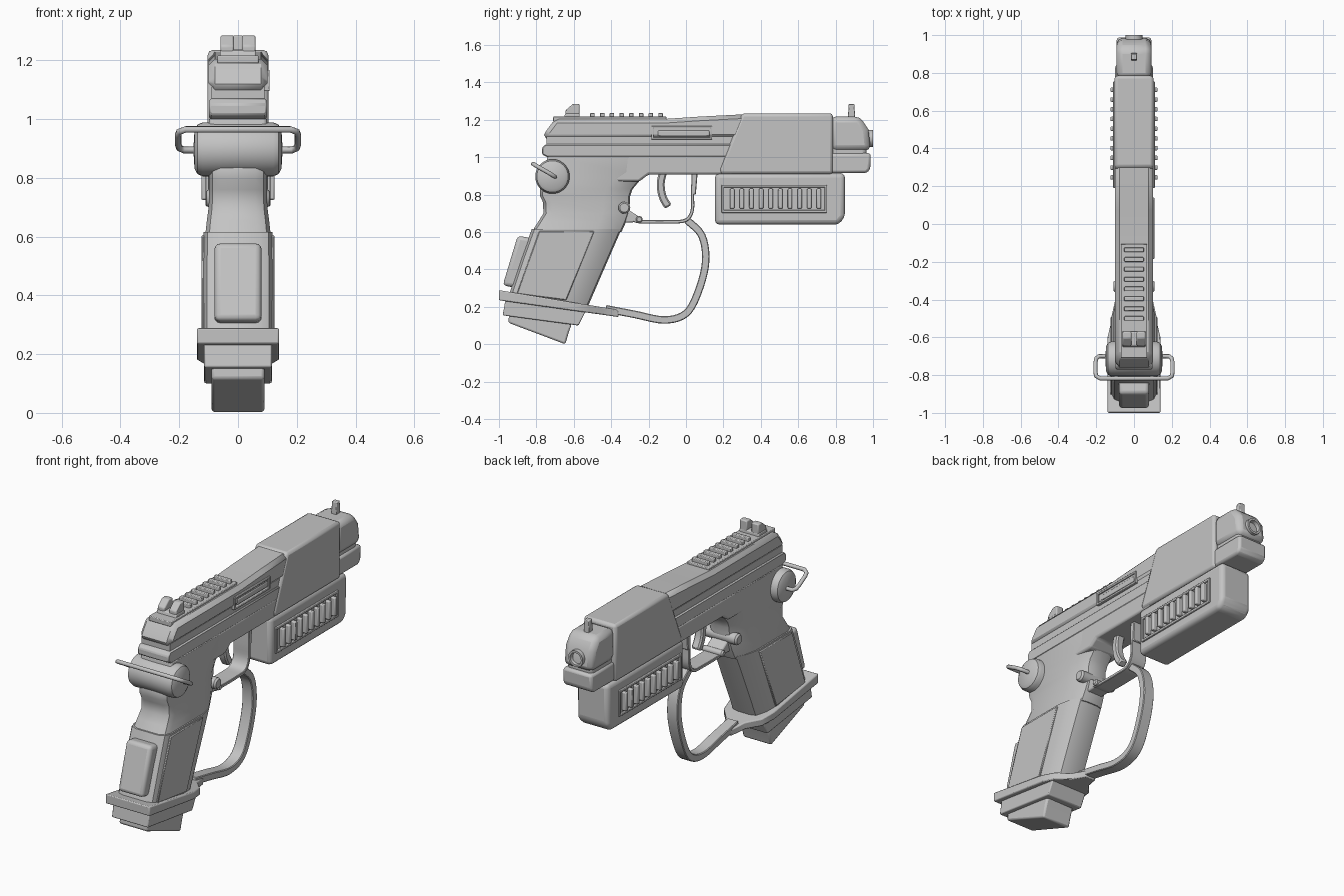
import bpy, bmesh, math
from mathutils import Vector

if "Cube" in bpy.data.objects:
    bpy.data.objects.remove(bpy.data.objects["Cube"])

metal = bpy.data.materials.new("grey_metal")
metal.diffuse_color = (0.55, 0.55, 0.55, 1)
metal.use_nodes = True
metal.node_tree.nodes["Principled BSDF"].inputs["Base Color"].default_value = metal.diffuse_color


def finish(name, bm, bevel=0, seg=2, angle=35):
    bmesh.ops.recalc_face_normals(bm, faces=bm.faces)
    me = bpy.data.meshes.new(name)
    bm.to_mesh(me)
    bm.free()
    me.materials.append(metal)
    ob = bpy.data.objects.new(name, me)
    bpy.context.collection.objects.link(ob)
    bpy.ops.object.select_all(action='DESELECT')
    ob.select_set(True)
    bpy.context.view_layer.objects.active = ob
    bpy.ops.object.shade_smooth_by_angle(angle=math.radians(angle))
    if bevel:
        m = ob.modifiers.new("bevel", 'BEVEL')
        m.width, m.segments = bevel, seg
        m.limit_method, m.angle_limit = 'ANGLE', math.radians(30)
    return ob


def skin(name, rings, bevel=0, seg=2, closed=True, angle=35):
    """Bridge rings of points, capping both ends."""
    bm = bmesh.new()
    vs = [[bm.verts.new(p) for p in r] for r in rings]
    n = len(rings[0])
    for a, b in zip(vs, vs[1:]):
        for i in range(n):
            j = (i + 1) % n
            bm.faces.new((a[i], a[j], b[j], b[i]))
    if closed:
        bm.faces.new(vs[0])
        bm.faces.new(vs[-1])
    return finish(name, bm, bevel, seg, angle)


def prism(name, prof, hw, bevel=0, seg=2, x=0):
    """Side profile (y, z) extruded across x."""
    return skin(name, [[(x + s * hw, y, z) for y, z in prof] for s in (-1, 1)], bevel, seg)


def box(name, x, y, z, bevel=0):
    prism(name, [(y[0], z[0]), (y[1], z[0]), (y[1], z[1]), (y[0], z[1])],
          (x[1] - x[0]) / 2, bevel, 2, (x[0] + x[1]) / 2)


def lathe(name, prof, centre, axis, n=28):
    """Profile (radius, distance) spun around x or y."""
    rings = []
    for r, d in prof:
        ring = []
        for i in range(n):
            a = 2 * math.pi * i / n
            u, v = r * math.cos(a), r * math.sin(a)
            off = Vector((d, u, v)) if axis == 'x' else Vector((u, d, v))
            ring.append(Vector(centre) + off)
        rings.append(ring)
    return skin(name, rings)


def smooth_path(pts, steps=5):
    """Catmull-Rom through (y, z) points."""
    p = [Vector(q) for q in pts]
    p = [2 * p[0] - p[1]] + p + [2 * p[-1] - p[-2]]
    out = []
    for a, b, c, d in zip(p, p[1:], p[2:], p[3:]):
        for k in range(steps):
            t = k / steps
            out.append(0.5 * (2 * b + (c - a) * t + (2 * a - 5 * b + 4 * c - d) * t * t
                              + (3 * b - a - 3 * c + d) * t ** 3))
    return out + [p[-2]]


def ribbon(name, pts, thick, hw, bevel=0.004):
    path = smooth_path(pts)
    rings = []
    for i, p in enumerate(path):
        t = (path[min(i + 1, len(path) - 1)] - path[max(i - 1, 0)]).normalized()
        n = Vector((-t.y, t.x)) * thick / 2
        rings.append([(s * hw, *(p + n * k)) for s, k in ((-1, -1), (1, -1), (1, 1), (-1, 1))])
    skin(name, rings, bevel, 1)


# Slide, in three stacked steps
prism("slide_top", [(-.77, 1.10), (-.745, 1.145), (-.70, 1.205), (-.11, 1.205), (.07, 1.217),
                    (.32, 1.23), (.32, 1.10)], .10, .022, 1)
prism("slide_groove", [(-.745, 1.06), (-.745, 1.11), (.3, 1.11), (.3, 1.06)], .09)
prism("slide_rail", [(-.75, 1.07), (-.77, 1.05), (-.77, 1.015), (-.74, 1.0), (.25, 1.0), (.25, 1.07)], .098, .006, 1)

# Front shroud and nose
prism("shroud", [(.18, .91), (.18, .94), (.30, 1.235), (.785, 1.235), (.785, .91)], .103, .016, 2)
prism("nose_upper", [(.77, 1.035), (.77, 1.217), (.93, 1.217), (.975, 1.15), (.988, 1.035)], .092, .03, 2)
prism("nose_core", [(.77, .95), (.77, 1.15), (.965, 1.15), (.965, .95)], .08, .02, 2)
prism("nose_lower", [(.77, .915), (.77, 1.022), (.988, 1.022), (.985, .935), (.965, .915)], .092, .025, 2)
lathe("muzzle", [(.046, .94), (.046, 1.0), (.034, 1.0), (.03, .975), (.002, .975)], (0, 0, 1.1), 'y')

# Sights
prism("front_sight", [(.865, 1.2), (.87, 1.285), (.9, 1.285), (.905, 1.2)], .016, .004)
prism("rear_sight_base", [(-.66, 1.19), (-.645, 1.235), (-.57, 1.235), (-.565, 1.19)], .062, .006)
for s in (-1, 1):
    prism("rear_sight_post", [(-.645, 1.225), (-.645, 1.25), (-.605, 1.285), (-.57, 1.285), (-.57, 1.225)],
          .023, .006, 2, s * .037)

# Ribbed top plate
box("top_plate", (-.07, .07), (-.71, -.105), (1.19, 1.217), .004)
for i in range(8):
    box("top_rib", (-.052, .052), (-.512 + i * .052, -.488 + i * .052), (1.21, 1.237), .004)

# Ejection port on the right side only
for z in (1.095, 1.155):
    box("port_frame_bar", (.09, .108), (-.185, .14), (z, z + .012), .003)
for y in (-.185, .128):
    box("port_frame_end", (.09, .108), (y, y + .012), (1.095, 1.167), .003)
box("port_bolt", (.09, .104), (-.15, .125), (1.112, 1.143), .005)

# Frame and neck of the grip
prism("frame", [(-.74, 1.01), (-.755, .93), (-.74, .87), (-.25, .87), (-.2, .908), (.25, .908), (.25, 1.01)],
      .098, .012, 2)


def grip_ring(yb, yf, zb, zf, w, nose):
    half = [(.6 * w, yb), (.88 * w, yb + .015), (w, yb + .05), (w, yf - .14), (.85 * w, yf - .06),
            (nose * w, yf - .008), (.3 * w, yf)]
    ring = half + [(-x, y) for x, y in reversed(half)]
    return [(x, y, zb + (zf - zb) * (y - yb) / (yf - yb)) for x, y in ring]


neck = [(-.73, -.17, 1.0, .098), (-.75, -.19, .92, .10), (-.765, -.235, .89, .10), (-.78, -.285, .83, .10),
        (-.782, -.298, .795, .098), (-.765, -.3, .76, .098), (-.762, -.305, .70, .10), (-.79, -.32, .655, .106),
        (-.825, -.345, .60, .112)]
skin("grip_neck", [grip_ring(b, f, z, z, w, .6) for b, f, z, w in neck], angle=40)
skin("grip", [grip_ring(-.825, -.345, .615, .615, .118, .6), grip_ring(-.885, -.43, .45, .42, .12, .6),
              grip_ring(-.945, -.525, .27, .20, .12, .6)], angle=40)
prism("neck_to_guard", [(-.4, .7), (-.31, .72), (-.24, .675), (-.24, .655), (-.4, .645)], .05, .008)

# Raised side panels and back strap of the grip
for s in (-1, 1):
    prism("grip_panel", [(-.785, .605), (-.49, .605), (-.64, .235), (-.905, .27)], .006, .004, 1, s * .119)
prism("back_strap", [(-.9, .58), (-.81, .565), (-.9, .30), (-.98, .315)], .08, .02, 3)

# Base band, tapering forward into the hand guard
half = [(.14, -1.0), (.14, -.6), (.12, -.515), (.06, -.45), (.033, -.36)]
plan = half + [(-x, y) for x, y in reversed(half)]
skin("base_band", [[(x, y, .2 - (y + .52) * k + dz) for x, y in plan] for k, dz in ((.165, .01), (.14, -.032))],
     .006)
prism("grip_base", [(-.965, .24), (-.53, .19), (-.575, .10), (-.98, .155)], .115, .006)
prism("magazine", [(-.945, .17), (-.61, .11), (-.625, .07), (-.645, 0), (-.95, .115)], .09, .01)
ribbon("hand_guard", [(-.43, .19), (-.275, .16), (-.115, .13), (.0, .165), (.065, .28), (.105, .44),
                      (.085, .58), (.005, .665)], .04, .034)

# Trigger and its guard
ribbon("trigger_guard", [(.04, .93), (.035, .8), (.032, .71), (-.005, .662), (-.09, .655), (-.2, .655),
                         (-.27, .66), (-.31, .70)], .018, .05, .003)
ribbon("guard_front_web", [(.05, .92), (.045, .86), (.04, .8)], .025, .05)
ribbon("trigger", [(-.12, .93), (-.135, .86), (-.125, .79), (-.095, .735)], .042, .025, .008)

# Pins and side hubs
for s in (-1, 1):
    lathe("grip_pin", [(.032, 0), (.032, s * .098), (.024, s * .108), (.002, s * .108)], (0, -.33, .73), 'x', 20)
    lathe("guard_pin", [(.018, 0), (.018, s * .058), (.012, s * .066), (.002, s * .066)], (0, -.25, .668), 'x', 16)
    lathe("side_hub", [(.09, 0), (.092, s * .12), (.084, s * .138), (.066, s * .148), (.002, s * .152)],
          (0, -.714, .897), 'x', 32)

# Wire lever joining the hubs behind the frame
side = [(.13, -.70, .895), (.185, -.70, .895), (.2, -.712, .902), (.204, -.735, .917),
        (.204, -.785, .945), (.2, -.805, .957), (.178, -.818, .965)]
pts = side + [(-x, y, z) for x, y, z in reversed(side)]
cu = bpy.data.curves.new("wire_lever", 'CURVE')
cu.dimensions, cu.bevel_depth, cu.bevel_resolution = '3D', .0115, 2
cu.use_fill_caps = True
sp = cu.splines.new('POLY')
sp.points.add(len(pts) - 1)
for q, p in zip(sp.points, pts):
    q.co = (*p, 1)
cu.materials.append(metal)
lever = bpy.data.objects.new("wire_lever", cu)
bpy.context.collection.objects.link(lever)
bpy.ops.object.select_all(action='DESELECT')
lever.select_set(True)
bpy.context.view_layer.objects.active = lever
bpy.ops.object.convert(target='MESH')

# Pod under the barrel with ribbed side panels
prism("under_pod", [(.155, .64), (.155, .915), (.85, .915), (.85, .68), (.815, .64)], .1, .025, 3)
for s in (-1, 1):
    x = sorted((s * .09, s * .11))
    for z in (.703, .838):
        box("pod_panel_bar", x, (.19, .755), (z, z + .014), .003)
    for y in (.19, .741):
        box("pod_panel_end", x, (y, y + .014), (.703, .852), .003)
    for i in range(10):
        y = .247 + i * .0515
        box("pod_rib", sorted((s * .09, s * .125)), (y - .012, y + .012), (.725, .832), .006)
